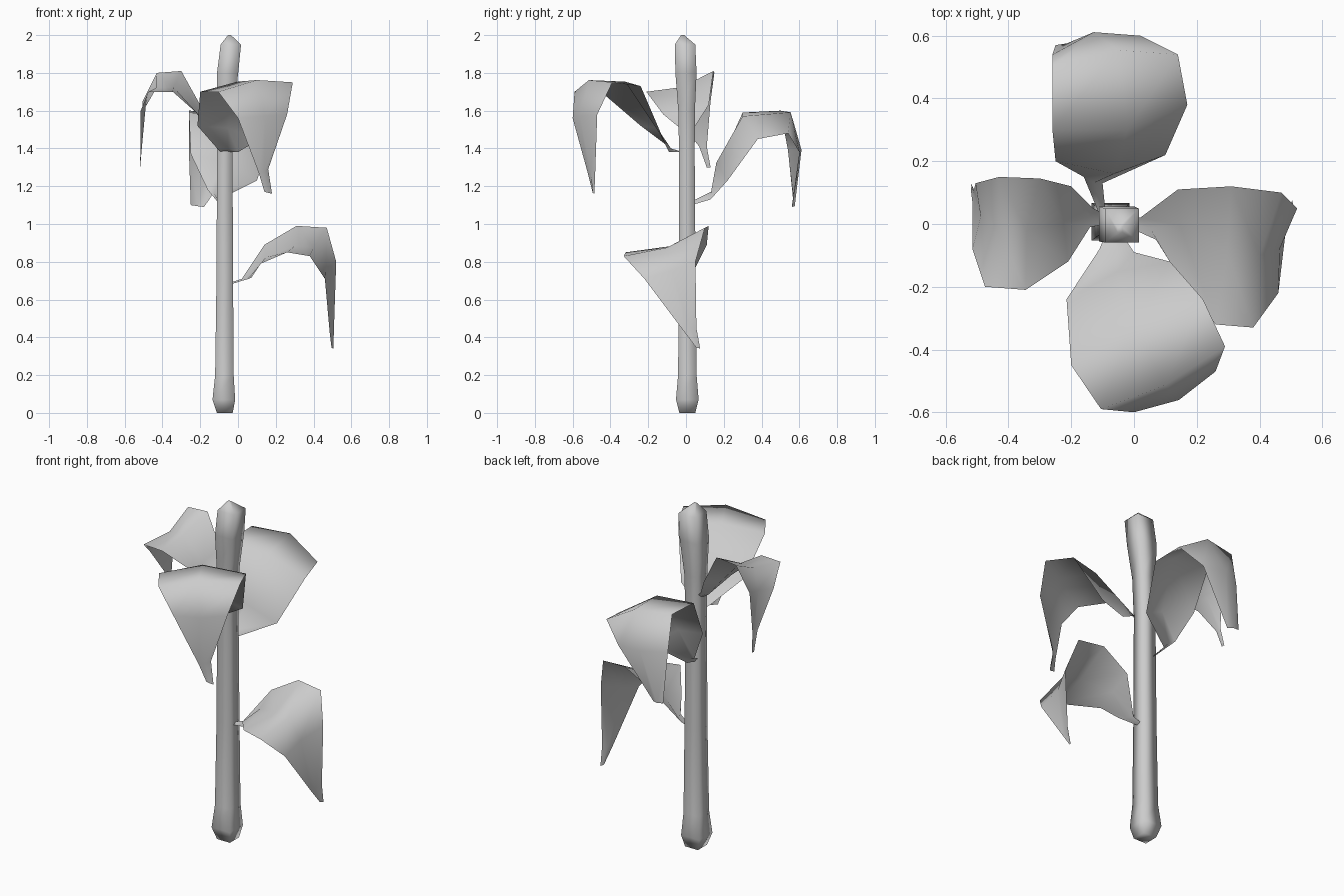
import bpy, math
from mathutils import Vector

if "Cube" in bpy.data.objects:
    bpy.data.objects.remove(bpy.data.objects["Cube"])


def make_mesh(name, verts, faces, angle):
    mesh = bpy.data.meshes.new(name)
    mesh.from_pydata(verts, [], faces)
    mesh.update()
    obj = bpy.data.objects.new(name, mesh)
    bpy.context.collection.objects.link(obj)
    bpy.ops.object.select_all(action='DESELECT')
    obj.select_set(True)
    bpy.context.view_layer.objects.active = obj
    bpy.ops.object.shade_smooth_by_angle(angle=math.radians(angle))
    return obj


def make_stem(name, sections, sides=4):
    """Loft square rings given as (x, y, z, half side)."""
    verts, faces = [], []
    for x, y, z, h in sections:
        r = h * math.sqrt(2)
        for i in range(sides):
            a = math.tau * (i + 0.5) / sides
            verts.append((x + r * math.cos(a), y + r * math.sin(a), z))
    for k in range(len(sections) - 1):
        for i in range(sides):
            a, b = k * sides + i, k * sides + (i + 1) % sides
            faces.append((a, b, b + sides, a + sides))
    faces.append(tuple(reversed(range(sides))))
    faces.append(tuple(range(len(verts) - sides, len(verts))))
    return make_mesh(name, verts, faces, 120)


def make_leaf(name, left, right, bulge):
    """Sheet between two edge rails, its midrib raised (or sunk) by bulge x width."""
    L, R = [Vector(p) for p in left], [Vector(p) for p in right]
    mid = [(a + b) / 2 for a, b in zip(L, R)]
    verts, faces = [], []
    n = len(mid)
    for i in range(n):
        tangent = mid[min(i + 1, n - 1)] - mid[max(i - 1, 0)]
        width = R[i] - L[i]
        normal = width.cross(tangent).normalized()
        verts += [L[i], mid[i] + normal * bulge * width.length, R[i]]
    for i in range(n - 1):
        for j in range(2):
            a = 3 * i + j
            faces.append((a, a + 1, a + 4, a + 3))
    return make_mesh(name, verts, faces, 120)


# Square stem with a swollen foot and a bud-like head
make_stem("stem", [
    (-.07, .007, 0, .042), (-.075, .007, .07, .06), (-.072, .007, .2, .049),
    (-.07, .007, .7, .044), (-.07, .005, 1.35, .041), (-.066, .003, 1.6, .044),
    (-.055, 0, 1.8, .056), (-.038, -.005, 1.95, .054), (-.045, -.018, 2.0, .008)])

# Low leaf to the right
make_leaf("right_leaf",
    [(-.04, .02, .69), (.02, .02, .71), (.14, .11, .89), (.31, .12, .99),
     (.47, .10, .98), (.52, .05, .80), (.508, .055, .45), (.505, .075, .34)],
    [(-.04, 0, .68), (.07, -.05, .715), (.12, -.13, .79), (.26, -.32, .85),
     (.38, -.33, .83), (.46, -.22, .71), (.485, -.01, .43), (.495, .055, .345)], -.09)

# Leaf to the front
make_leaf("front_leaf",
    [(-.04, -.03, 1.38), (0, -.09, 1.38), (.115, -.12, 1.45), (.22, -.24, 1.73),
     (.29, -.39, 1.75), (.26, -.47, 1.58), (.16, -.48, 1.29), (.18, -.485, 1.16)],
    [(-.09, -.03, 1.38), (-.11, -.08, 1.4), (-.215, -.24, 1.52), (-.2, -.45, 1.70),
     (-.105, -.59, 1.70), (0, -.60, 1.56), (.11, -.52, 1.27), (.14, -.495, 1.17)], .1)

# Leaf to the back
make_leaf("back_leaf",
    [(-.11, .03, 1.12), (-.16, .15, 1.18), (-.25, .20, 1.37), (-.26, .30, 1.59),
     (-.26, .50, 1.60), (-.26, .54, 1.39), (-.25, .57, 1.10)],
    [(-.09, .03, 1.10), (-.10, .13, 1.13), (.10, .22, 1.23), (.17, .38, 1.45),
     (.14, .54, 1.48), (.02, .60, 1.38), (-.18, .56, 1.09)], .15)

# Small leaf to the left
make_leaf("left_leaf",
    [(-.09, 0, 1.46), (-.14, -.01, 1.49), (-.21, -.12, 1.58), (-.345, -.21, 1.70),
     (-.475, -.20, 1.70), (-.515, -.08, 1.60), (-.515, .07, 1.41), (-.52, .11, 1.30)],
    [(-.09, .03, 1.48), (-.13, .05, 1.52), (-.20, .12, 1.63), (-.30, .145, 1.81),
     (-.43, .15, 1.80), (-.505, .13, 1.65), (-.51, .11, 1.41), (-.52, .13, 1.30)], -.1)
